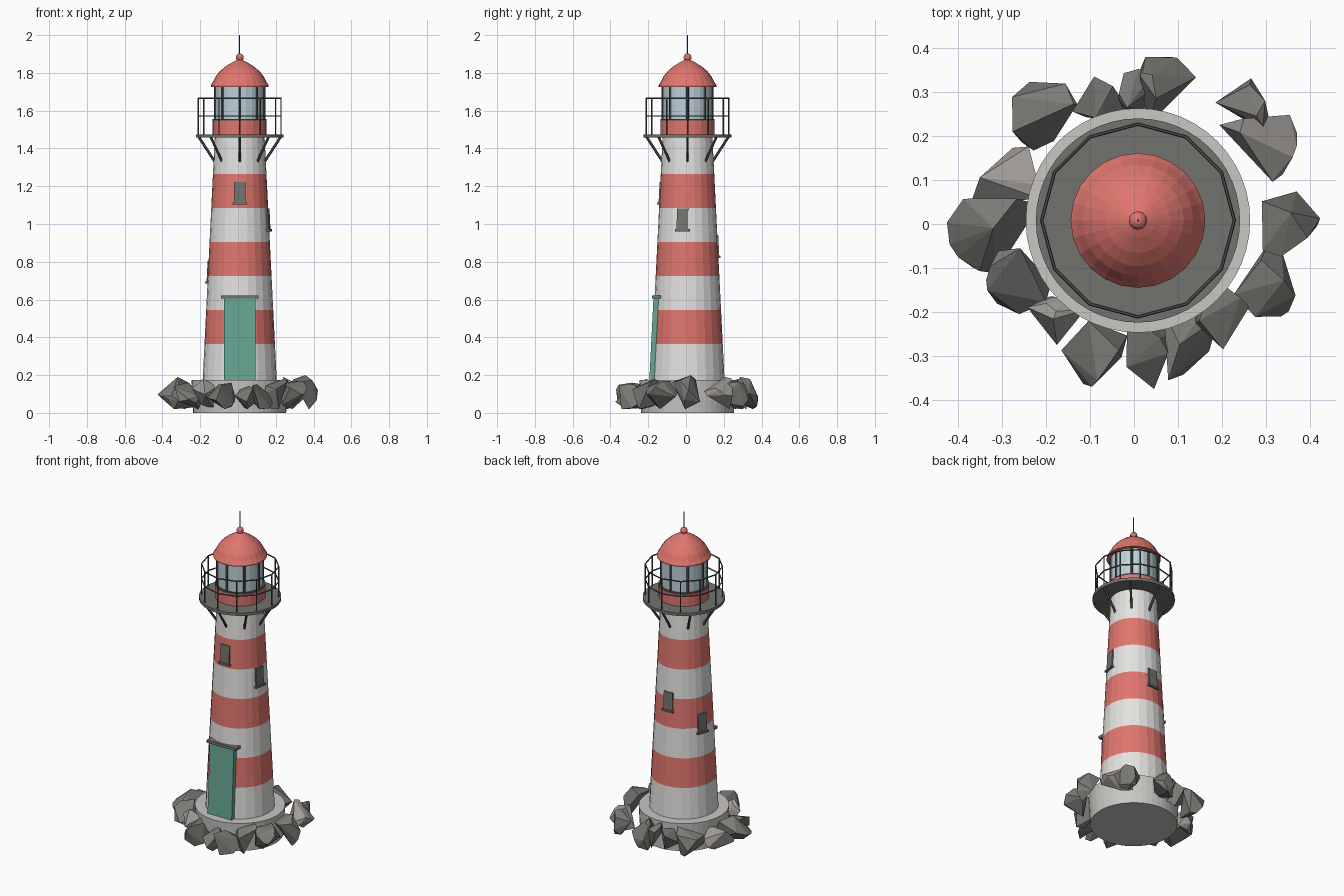
import bpy, bmesh, math, random
from mathutils import Vector, Matrix

if "Cube" in bpy.data.objects:
    bpy.data.objects.remove(bpy.data.objects["Cube"])

random.seed(7)
C = Vector((0.009, 0.008, 0))          # tower axis


def material(name, rgb):
    m = bpy.data.materials.new(name)
    m.diffuse_color = (*rgb, 1)
    m.use_nodes = True
    m.node_tree.nodes["Principled BSDF"].inputs["Base Color"].default_value = m.diffuse_color
    return m


WHITE = material("white_paint", (0.77, 0.76, 0.74))
RED = material("red_paint", (0.74, 0.18, 0.155))
GREY = material("grey_metal", (0.17, 0.175, 0.155))
IRON = material("dark_iron", (0.085, 0.093, 0.087))
GLASS = material("pale_glass", (0.50, 0.63, 0.69))
GREEN = material("green_door", (0.135, 0.38, 0.29))
STONE = material("pale_stone", (0.58, 0.57, 0.55))
ROCK = material("dark_rock", (0.20, 0.195, 0.18))
ROCK_LIGHT = material("light_rock", (0.36, 0.34, 0.32))


def finish(name, bm, mats):
    bmesh.ops.recalc_face_normals(bm, faces=bm.faces)
    me = bpy.data.meshes.new(name)
    bm.to_mesh(me)
    bm.free()
    for m in mats:
        me.materials.append(m)
    ob = bpy.data.objects.new(name, me)
    bpy.context.collection.objects.link(ob)
    return ob


def lathe(name, profile, sides, *mats, rule=None):
    """Turn (radius, z) points around the tower axis; rule(i) picks a band's material."""
    bm = bmesh.new()
    rings = []
    for r, z in profile:
        rings.append([bm.verts.new(C + Vector((r * math.sin(t), -r * math.cos(t), z)))
                      for t in (2 * math.pi * k / sides for k in range(sides))])
    for i in range(len(rings) - 1):
        a, b = rings[i], rings[i + 1]
        for k in range(sides):
            n = (k + 1) % sides
            f = bm.faces.new((a[k], a[n], b[n], b[k]))
            f.material_index = rule(i) if rule else 0
    bm.faces.new(rings[0])
    bm.faces.new(rings[-1])
    return finish(name, bm, mats)


def box(name, size, mat, angle=0, radius=0, z=0, tilt=0):
    """Box set on the tower wall; angle 0 is the front, growing towards +x."""
    bm = bmesh.new()
    bmesh.ops.create_cube(bm, size=1)
    spin = Matrix.Rotation(angle, 4, 'Z')
    m = (Matrix.Translation(C) @ spin @ Matrix.Translation((0, -radius, z))
         @ Matrix.Rotation(-tilt, 4, 'X') @ Matrix.Diagonal((*size, 1)))
    bm.transform(m)
    return finish(name, bm, [mat])


def rod(name, p, q, r, mat, sides=6):
    p, q = C + Vector(p), C + Vector(q)
    d = q - p
    bm = bmesh.new()
    bmesh.ops.create_cone(bm, cap_ends=True, segments=sides, radius1=r, radius2=r, depth=d.length)
    bm.transform(Matrix.Translation((p + q) / 2) @ d.to_track_quat('Z', 'Y').to_matrix().to_4x4())
    return finish(name, bm, [mat])


def around(r, angle, z):
    return (r * math.sin(angle), -r * math.cos(angle), z)


Z0, Z1, R0, R1 = 0.175, 1.457, 0.196, 0.132


def wall(z):
    return R0 + (R1 - R0) * (z - Z0) / (Z1 - Z0)


LEAN = math.atan((R0 - R1) / (Z1 - Z0))

# Foundation and striped tower
lathe("foundation", [(0.246, 0), (0.255, 0.175)], 48, STONE)
bands = [Z0, 0.365, 0.545, 0.725, 0.905, 1.085, 1.265, Z1]
lathe("tower", [(wall(z), z) for z in bands], 24, WHITE, RED, rule=lambda i: i % 2)

# Door leaning with the wall, and its lintel
bm = bmesh.new()
bmesh.ops.create_cube(bm, size=1)
for v in bm.verts:
    z = 0.175 if v.co.z < 0 else 0.606
    out = wall(z) + (0.006 if v.co.y < 0 else -0.04)
    v.co = C + Vector((0.166 * v.co.x, -out, z))
finish("door", bm, [GREEN])
box("door_lintel", (0.2, 0.05, 0.017), GREY, radius=0.163, z=0.613)

# Windows winding up the tower
for i, (deg, sill) in enumerate([(0, 1.108), (80, 0.967), (182, 0.825), (253, 0.69)]):
    a, zc = math.radians(deg), sill + 0.058
    box(f"window_{i}", (0.06, 0.02, 0.112), GREY, a, wall(zc) - 0.006, zc, LEAN)
    box(f"window_sill_{i}", (0.076, 0.03, 0.011), GREY, a, wall(sill) - 0.004, sill)

# Gallery deck, brackets and railing
lathe("gallery_deck", [(0.232, 1.457), (0.232, 1.475)], 48, GREY)
for k in range(8):
    a = k * math.pi / 4
    rod(f"bracket_{k}", around(0.216, a, 1.46), around(0.132, a, 1.33), 0.007, IRON)
for k in range(12):
    a = k * math.pi / 6
    rod(f"rail_post_{k}", around(0.219, a, 1.47), around(0.219, a, 1.665), 0.004, IRON)
for name, z in (("top_rail", 1.665), ("middle_rail", 1.572)):
    bpy.ops.mesh.primitive_torus_add(location=C + Vector((0, 0, z)), major_segments=12,
                                     minor_segments=6, major_radius=0.219, minor_radius=0.004)
    bpy.context.object.name = name
    bpy.context.object.data.materials.append(IRON)

# Lantern room
lathe("lantern_base", [(0.143, 1.47), (0.143, 1.547)], 24, RED)
lathe("lantern_lip", [(0.143, 1.547), (0.143, 1.556)], 24, IRON)
lathe("lantern_glass", [(0.130, 1.55), (0.130, 1.73)], 24, GLASS)
for k in range(8):
    a = k * math.pi / 4
    rod(f"glazing_bar_{k}", around(0.130, a, 1.55), around(0.130, a, 1.73), 0.007, IRON)

# Domed roof with ball and spike
lathe("roof", [(0.153, 1.726), (0.153, 1.735), (0.142, 1.752), (0.126, 1.783), (0.104, 1.810),
               (0.074, 1.835), (0.040, 1.856), (0.012, 1.870)], 24, RED)
bm = bmesh.new()
bmesh.ops.create_uvsphere(bm, u_segments=12, v_segments=8, radius=0.021)
bm.transform(Matrix.Translation(C + Vector((0, 0, 1.882))))
finish("roof_ball", bm, [RED])
rod("spike", (0, 0, 1.89), (0, 0, 2.0), 0.003, IRON)

# Ring of boulders: x, y, half width, half depth, top height
boulders = [
    (-0.203, 0.245, 0.074, 0.078, 0.18), (-0.075, 0.285, 0.065, 0.05, 0.16),
    (0.005, 0.305, 0.04, 0.047, 0.17), (0.077, 0.302, 0.064, 0.078, 0.19),
    (0.250, 0.265, 0.065, 0.066, 0.17), (0.282, 0.172, 0.088, 0.076, 0.19),
    (0.357, 0.000, 0.066, 0.074, 0.20), (0.297, -0.128, 0.07, 0.083, 0.17),
    (0.200, -0.200, 0.062, 0.085, 0.18), (0.130, -0.275, 0.063, 0.08, 0.15),
    (0.037, -0.295, 0.054, 0.08, 0.14), (-0.090, -0.295, 0.075, 0.075, 0.16),
    (-0.177, -0.220, 0.066, 0.055, 0.18), (-0.262, -0.130, 0.074, 0.075, 0.16),
    (-0.320, -0.027, 0.105, 0.085, 0.19), (-0.292, 0.110, 0.077, 0.066, 0.14)]
for i, (x, y, rx, ry, top) in enumerate(boulders):
    pts = []
    for _ in range(11):
        p = Vector([random.gauss(0, 1) for _ in range(3)]).normalized()
        pts.append(p)
    lo = [min(p[k] for p in pts) for k in range(3)]
    hi = [max(p[k] for p in pts) for k in range(3)]
    size, low = (rx, ry, (top - 0.02) / 2), (x - rx, y - ry, 0.02)
    bm = bmesh.new()
    for p in pts:
        bm.verts.new([low[k] + 2 * size[k] * (p[k] - lo[k]) / (hi[k] - lo[k]) for k in range(3)])
    res = bmesh.ops.convex_hull(bm, input=bm.verts)
    spare = {e for e in res["geom_interior"] + res["geom_unused"] if isinstance(e, bmesh.types.BMVert)}
    bmesh.ops.delete(bm, geom=list(spare), context='VERTS')
    finish(f"boulder_{i}", bm, [ROCK_LIGHT if i in (5, 12, 15) else ROCK])
